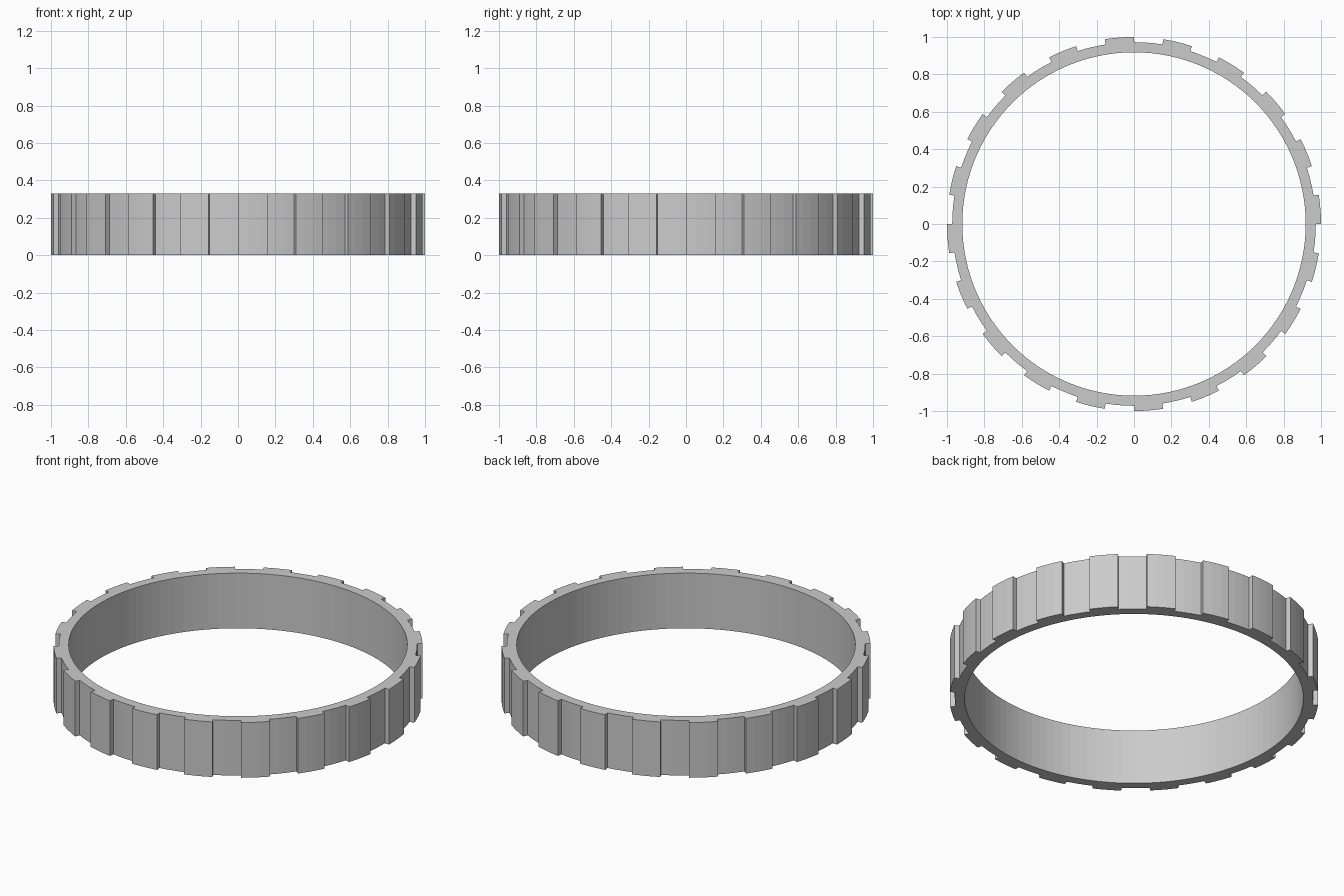
import bpy, bmesh
from math import cos, sin, radians

if "Cube" in bpy.data.objects:
    bpy.data.objects.remove(bpy.data.objects["Cube"])

TEETH, SEG = 20, 3
R_OUT, R_ROOT, R_IN, HEIGHT = 1.0, 0.972, 0.918, 0.33
HALF = 180 / TEETH          # a tooth and a gap each span 9 degrees
STEP = HALF / SEG

bm = bmesh.new()


def column(r, a):
    a = radians(a)
    return [bm.verts.new((r * cos(a), r * sin(a), z)) for z in (0, HEIGHT)]


# Column grid: inner bore, groove floor and tooth crown
n = TEETH * 2 * SEG
inner = [column(R_IN, i * STEP) for i in range(n)]
root = [column(R_ROOT, i * STEP) for i in range(n)]
crown = {i: column(R_OUT, i * STEP) for i in range(n) if i % (2 * SEG) <= SEG}


def wall(p, q):
    bm.faces.new((p[0], q[0], q[1], p[1]))


def caps(a, b, c, d):
    for k in (0, 1):
        bm.faces.new((a[k], b[k], c[k], d[k]))


for i in range(n):
    j = (i + 1) % n
    wall(inner[j], inner[i])
    caps(inner[i], root[i], root[j], inner[j])
    if i % (2 * SEG) < SEG:                 # raised tooth
        wall(crown[i], crown[j])
        caps(root[i], crown[i], crown[j], root[j])
    else:                                   # groove
        wall(root[i], root[j])

# Radial sides of the teeth
for t in range(TEETH):
    s = t * 2 * SEG
    wall(root[s], crown[s])
    wall(crown[s + SEG], root[s + SEG])

# Drop groove columns buried inside the teeth is unnecessary: caps use them
bmesh.ops.recalc_face_normals(bm, faces=bm.faces)
mesh = bpy.data.meshes.new("notched_ring")
bm.to_mesh(mesh)
bm.free()
ring = bpy.data.objects.new("notched_ring", mesh)
bpy.context.collection.objects.link(ring)
